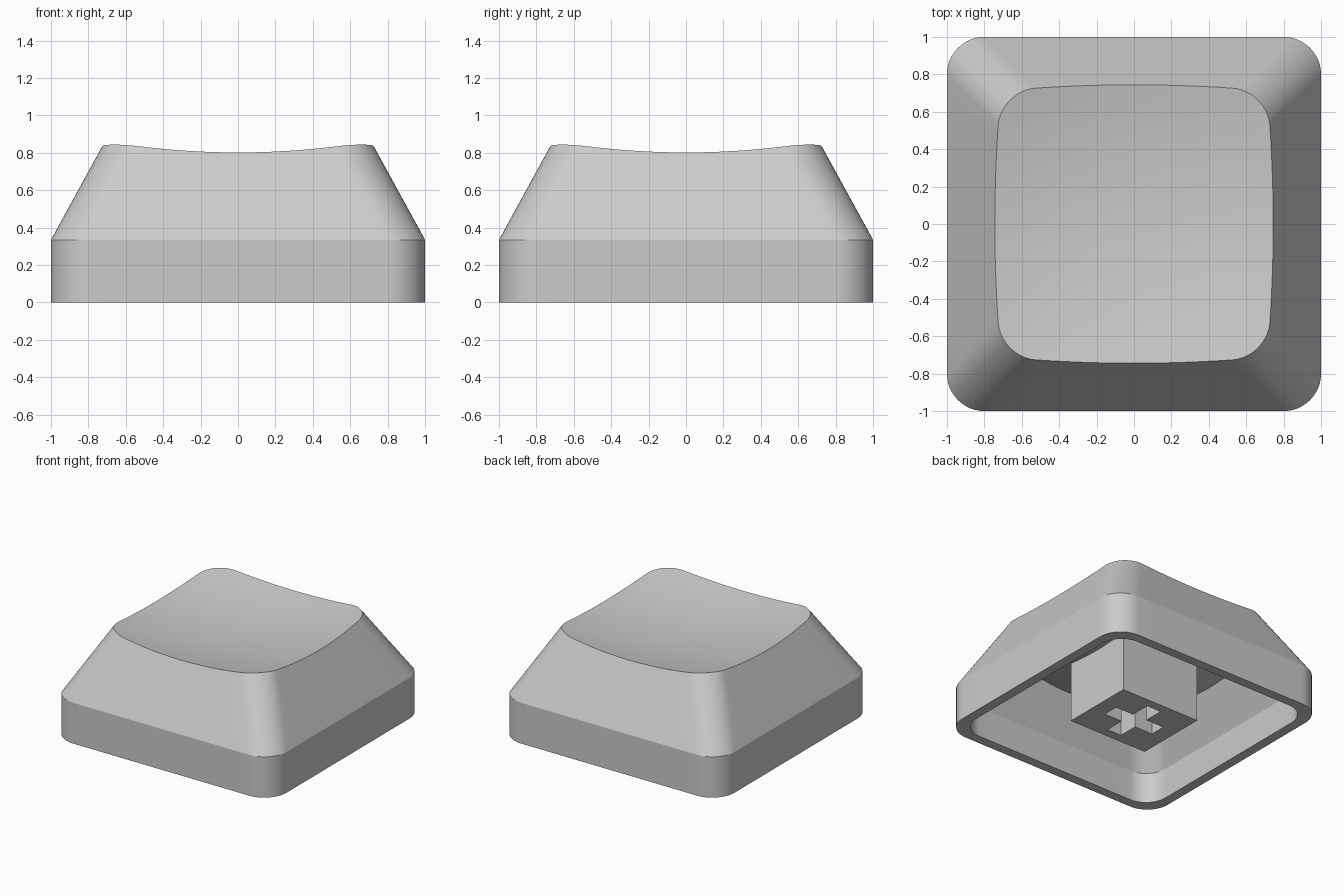
import bpy, bmesh, math

if "Cube" in bpy.data.objects:
    bpy.data.objects.remove(bpy.data.objects["Cube"])

grey = bpy.data.materials.new("light grey plastic")
grey.diffuse_color = (0.6, 0.6, 0.6, 1)
grey.use_nodes = True
grey.node_tree.nodes["Principled BSDF"].inputs["Base Color"].default_value = grey.diffuse_color

SLOPE = 0.548      # inward lean of the upper walls per unit of height
ARC, EDGE = 12, 12  # steps per corner and per straight side


def outline(half, radius):
    """Rounded square as (x, y) points, counter-clockwise."""
    pts = []
    c = half - radius
    for q in range(4):
        rot = q * math.pi / 2
        side = [(half, -c + 2 * c * i / EDGE) for i in range(EDGE)]
        arc = [(c + radius * math.cos(a), c + radius * math.sin(a))
               for a in (math.pi / 2 * i / ARC for i in range(ARC))]
        for x, y in side + arc:
            pts.append((x * math.cos(rot) - y * math.sin(rot),
                        x * math.sin(rot) + y * math.cos(rot)))
    return pts


def shell_rings(half, radius, seam, z0, k):
    """Base ring, seam ring, then rings across a dish z = z0 + k r^2."""
    base = outline(half, radius)
    rings = [[(x, y, 0) for x, y in base], [(x, y, seam) for x, y in base]]
    rim = []
    for i in range(len(base)):
        z = z0
        for _ in range(12):   # meet of the leaning wall and the dish
            x, y = outline(half - (z - seam) * SLOPE, radius)[i]
            z = z0 + k * (x * x + y * y)
        rim.append((x, y))
    for s in (1, 0.85, 0.7, 0.55, 0.4, 0.25, 0.1):
        rings.append([(x * s, y * s, z0 + k * s * s * (x * x + y * y)) for x, y in rim])
    return rings


def skin(bm, rings, flip):
    """Bridge the rings, close the last one, return the first."""
    loops = [[bm.verts.new(p) for p in r] for r in rings]
    n = len(loops[0])
    for a, b in zip(loops, loops[1:]):
        for i in range(n):
            j = (i + 1) % n
            f = [a[i], a[j], b[j], b[i]]
            bm.faces.new(f[::-1] if flip else f)
    bm.faces.new(loops[-1][::-1] if flip else loops[-1])
    return loops[0]


# Cap: outer skin, hollow inside and flat bottom rim
bm = bmesh.new()
outer = skin(bm, shell_rings(1.0, 0.2, 0.335, 0.73, 0.13), False)
inner = skin(bm, shell_rings(0.92, 0.184, 0.25, 0.445, 0.22), True)
for i in range(len(outer)):
    j = (i + 1) % len(outer)
    bm.faces.new([outer[j], outer[i], inner[i], inner[j]])
mesh = bpy.data.meshes.new("cap_shell")
bm.to_mesh(mesh)
bm.free()
mesh.materials.append(grey)
cap = bpy.data.objects.new("cap_shell", mesh)
bpy.context.collection.objects.link(cap)
bpy.context.view_layer.objects.active = cap
cap.select_set(True)
bpy.ops.object.shade_smooth_by_angle(angle=math.radians(22))
cap.select_set(False)


def box(name, sx, sy, z_low, z_high):
    bpy.ops.mesh.primitive_cube_add(size=1, location=(0, 0, (z_low + z_high) / 2))
    ob = bpy.context.object
    ob.name = name
    ob.scale = (sx, sy, z_high - z_low)
    bpy.ops.object.transform_apply(location=True, rotation=False, scale=True)
    ob.data.materials.append(grey)
    return ob


# Stem under the cap with a cross-shaped socket
stem = box("stem", 0.72, 0.61, 0, 0.6)
for name, sx, sy in (("socket_cutter_x", 0.46, 0.13), ("socket_cutter_y", 0.13, 0.46)):
    cutter = box(name, sx, sy, -0.1, 0.4)
    cutter.hide_render = True
    cutter.hide_set(True)
    cut = stem.modifiers.new(name, 'BOOLEAN')
    cut.operation = 'DIFFERENCE'
    cut.solver = 'EXACT'
    cut.object = cutter
